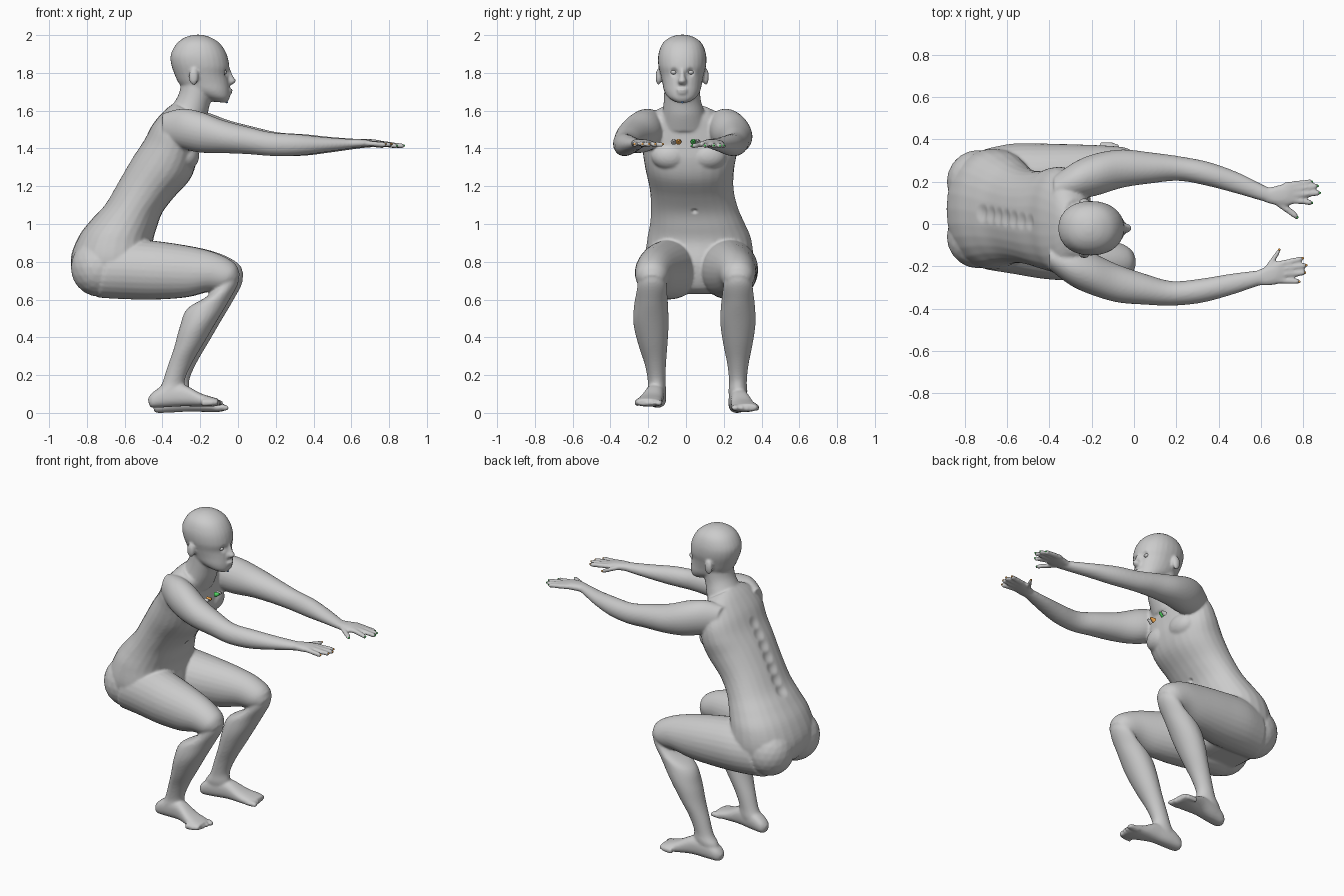
import bpy, bmesh, math
from mathutils import Vector, Matrix

bm = bmesh.new()
SEG = 28


def smooth_rows(rows, steps=5):
    # Catmull-Rom interpolation between the given sections
    out = []
    n = len(rows)
    for i in range(n - 1):
        a, b, c, d = rows[max(i - 1, 0)], rows[i], rows[i + 1], rows[min(i + 2, n - 1)]
        for k in range(steps):
            t = k / steps
            out.append([0.5 * (2 * q + (r - p) * t + (2 * p - 5 * q + 4 * r - s) * t * t
                               + (3 * q - p - 3 * r + s) * t ** 3)
                        for p, q, r, s in zip(a, b, c, d)])
    out.append(list(rows[-1]))
    return out


def loft(rows, power=2.0):
    # each row: two opposite profile points (x1, z1), (x2, z2), y centre, half width in y
    rings = []
    for x1, z1, x2, z2, y, hw in smooth_rows(rows):
        ring = []
        for k in range(SEG):
            a = 2 * math.pi * k / SEG
            c, s = math.cos(a), math.sin(a)
            c = math.copysign(abs(c) ** (2 / power), c)
            s = math.copysign(abs(s) ** (2 / power), s)
            ring.append(bm.verts.new(((x1 + x2) / 2 + (x2 - x1) / 2 * c, y + max(hw, 0.002) * s,
                                      (z1 + z2) / 2 + (z2 - z1) / 2 * c)))
        rings.append(ring)
    faces = [bm.faces.new(rings[0]), bm.faces.new(rings[-1][::-1])]
    for p, q in zip(rings, rings[1:]):
        for k in range(SEG):
            j = (k + 1) % SEG
            faces.append(bm.faces.new((p[k], q[k], q[j], p[j])))
    bmesh.ops.recalc_face_normals(bm, faces=faces)


def blob(loc, size):
    bmesh.ops.create_icosphere(bm, subdivisions=3, radius=1,
                               matrix=Matrix.Translation(loc) @ Matrix.Diagonal((*size, 1)))


def limb(rows, dx0=0, dx1=0, dz=0, power=2.0):
    # rows hold right and left y; the left limb is also shifted a little
    n = len(rows) - 1
    for left in (0, 1):
        out = []
        for i, (x1, z1, x2, z2, yr, yl, hw) in enumerate(rows):
            d = left * (dx0 + (dx1 - dx0) * i / n)
            out.append((x1 + d, z1 + left * dz, x2 + d, z2 + left * dz, yl if left else yr, hw))
        loft(out, power)


# torso, leaning forward
loft([(-.76, .63, -.56, .63, .07, .16), (-.86, .72, -.48, .66, .07, .25),
      (-.885, .82, -.44, .78, .07, .285), (-.84, .94, -.45, .90, .07, .275),
      (-.77, 1.03, -.43, .98, .06, .25), (-.70, 1.11, -.40, 1.06, .045, .23),
      (-.63, 1.23, -.34, 1.14, .03, .222), (-.56, 1.35, -.255, 1.235, .02, .235),
      (-.50, 1.44, -.22, 1.33, .02, .25), (-.45, 1.53, -.215, 1.42, .01, .25),
      (-.39, 1.60, -.21, 1.51, 0, .21), (-.34, 1.64, -.20, 1.56, -.01, .13)], 2.2)
for s in (-1, 1):
    blob((-.735, .07 + s * .13, .77), (.15, .15, .155))     # buttocks
    blob((-.275, .015 + s * .10, 1.36), (.07, .10, .075))   # chest muscles
    blob((-.235, -.02 + s * .125, 1.78), (.026, .016, .045))  # ears

# neck
loft([(-.39, 1.57, -.20, 1.49, -.01, .13), (-.34, 1.64, -.165, 1.57, -.015, .108),
      (-.31, 1.70, -.15, 1.63, -.02, .097), (-.30, 1.77, -.13, 1.70, -.02, .095)])

# head
loft([(-.13, 1.647, -.06, 1.642, -.02, .035), (-.20, 1.675, -.045, 1.665, -.02, .074),
      (-.27, 1.71, -.042, 1.70, -.02, .096), (-.31, 1.74, -.047, 1.75, -.02, .105),
      (-.335, 1.79, -.052, 1.79, -.02, .115), (-.355, 1.85, -.046, 1.835, -.02, .127),
      (-.355, 1.90, -.06, 1.90, -.02, .126), (-.325, 1.955, -.095, 1.955, -.02, .105),
      (-.28, 1.988, -.145, 1.988, -.02, .065), (-.23, 2.002, -.195, 2.002, -.02, .02)], 2.15)
# nose and lips
loft([(-.08, 1.825, -.043, 1.825, -.02, .012), (-.08, 1.78, -.024, 1.78, -.02, .016),
      (-.08, 1.757, -.01, 1.757, -.02, .024), (-.08, 1.74, -.03, 1.738, -.02, .02)])
blob((-.045, -.02, 1.709), (.017, .03, .009))
blob((-.046, -.02, 1.694), (.016, .026, .009))

# thighs
limb([(-.66, .92, -.74, .61, -.075, .215, .14), (-.55, .92, -.60, .602, -.08, .225, .155),
      (-.40, .905, -.44, .60, -.115, .235, .145), (-.22, .875, -.28, .612, -.15, .255, .12),
      (-.10, .84, -.17, .64, -.17, .27, .10), (-.015, .79, -.10, .645, -.18, .275, .085),
      (.01, .73, -.06, .66, -.18, .275, .06)], 0, .02)
# shins
limb([(.0, .77, -.10, .70, -.18, .275, .07), (.002, .69, -.16, .62, -.18, .275, .08),
      (-.05, .59, -.27, .55, -.185, .275, .09), (-.11, .49, -.31, .45, -.185, .275, .093),
      (-.175, .38, -.34, .34, -.175, .275, .077), (-.24, .27, -.375, .24, -.162, .275, .056),
      (-.28, .18, -.405, .15, -.155, .275, .047), (-.28, .12, -.44, .10, -.155, .275, .05),
      (-.28, .07, -.45, .05, -.155, .275, .042)], .02, .025)
# feet
limb([(-.478, .075, -.468, .035, -.15, .27, .02), (-.45, .11, -.45, .028, -.15, .27, .042),
      (-.38, .15, -.38, .03, -.155, .275, .05), (-.29, .15, -.29, .035, -.165, .285, .05),
      (-.20, .105, -.20, .033, -.185, .30, .062), (-.14, .085, -.14, .033, -.197, .312, .07),
      (-.105, .075, -.105, .038, -.202, .315, .06)], .025, .035, -.028, 2.4)
# toes
for i in range(5):
    e = .008 * i + .005 * max(i - 2, 0)
    r = .02 if i == 0 else .013
    o = .055 - .027 * i - (.006 if i else 0)
    limb([(-.15 - e, .072, -.15 - e, .036, -.2 + o, .315 - o, r),
          (-.10 - e, .07, -.10 - e, .038, -.2 + o, .315 - o, r),
          (-.08 - e, .06, -.08 - e, .042, -.2 + o, .315 - o, r * .7)], .03, .03, -.026)

# arms
limb([(-.40, 1.585, -.40, 1.43, -.155, .165, .06), (-.30, 1.61, -.30, 1.40, -.20, .205, .09),
      (-.20, 1.595, -.20, 1.378, -.235, .235, .10), (-.08, 1.55, -.08, 1.375, -.28, .262, .09),
      (.05, 1.515, .05, 1.37, -.308, .265, .073), (.18, 1.485, .18, 1.36, -.328, .262, .058),
      (.32, 1.475, .32, 1.362, -.315, .235, .057), (.46, 1.46, .46, 1.38, -.285, .19, .05),
      (.60, 1.45, .60, 1.40, -.253, .135, .036), (.65, 1.45, .65, 1.405, -.243, .135, .04)], .02, .045)
# palms
limb([(.58, 1.448, .58, 1.403, -.255, .135, .034), (.63, 1.45, .63, 1.405, -.245, .135, .046),
      (.68, 1.447, .68, 1.408, -.23, .142, .054), (.715, 1.438, .715, 1.412, -.222, .147, .052)],
     .045, .05, 0, 2.4)

# fingers: knuckle and tip (x, y) for the right then left hand
FINGERS = [((.68, -.268), (.785, -.272), (.73, .185), (.845, .20)),
           ((.70, -.238), (.812, -.23), (.75, .163), (.872, .18)),
           ((.705, -.212), (.818, -.195), (.755, .138), (.882, .147)),
           ((.695, -.188), (.802, -.162), (.745, .113), (.845, .10)),
           ((.625, -.215), (.69, -.122), (.675, .105), (.775, .032))]
tips = []
for f in FINGERS:
    for side in (0, 1):
        (x0, y0), (x1, y1) = f[2 * side], f[2 * side + 1]
        z1 = 1.42 - .008 * side
        rows = []
        for t, r in ((-.15, .015), (.3, .0145), (.65, .0135), (.9, .0125), (1, .007)):
            x, y, z = x0 + (x1 - x0) * t, y0 + (y1 - y0) * t, 1.427 + (z1 - 1.427) * t
            rows.append((x, z + r, x, z - r, y, r * (1.4 if f is FINGERS[4] else 1)))
        loft(rows)
        tips.append((side, Vector((x1 - .004, y1, z1 + .003))))

# fuse all parts into one skin
mesh = bpy.data.meshes.new("body")
bm.to_mesh(mesh)
bm.free()
body = bpy.data.objects.new("body", mesh)
bpy.context.collection.objects.link(body)
rm = body.modifiers.new("fuse", 'REMESH')
rm.mode = 'VOXEL'
rm.voxel_size = .0075
sm = body.modifiers.new("soften", 'SMOOTH')
sm.factor = .5
sm.iterations = 5
deps = bpy.context.evaluated_depsgraph_get()
skin = bpy.data.meshes.new_from_object(body.evaluated_get(deps))
body.modifiers.clear()
body.data = skin

# soft hollows: eye sockets, navel, spine
DENTS = [((-.055, -.02 + s * .045, 1.803), .03, (-.014, 0, 0)) for s in (-1, 1)]
DENTS += [((-.40, .045, 1.07), .02, (-.012, 0, .006))]
DENTS += [((-.72 + .035 * i, .05 - .007 * i, 1.09 + .062 * i), .05, (.01, 0, -.005)) for i in range(7)]
for v in skin.vertices:
    for c, r, d in DENTS:
        q = (v.co - Vector(c)).length / r
        if q < 1:
            v.co += Vector(d) * (1 - q * q) ** 2
for p in skin.polygons:
    p.use_smooth = True


def material(name, rgb):
    m = bpy.data.materials.new(name)
    m.diffuse_color = (*rgb, 1)
    return m


def bead(name, loc, size, mat=None):
    bpy.ops.mesh.primitive_uv_sphere_add(segments=12, ring_count=8, radius=1, location=loc)
    o = bpy.context.object
    o.name = name
    o.scale = size
    if mat:
        o.data.materials.append(mat)
    bpy.ops.object.shade_smooth()


orange = material("orange", (.9, .4, .08))
green = material("green", (.08, .65, .12))
blue = material("blue", (.15, .35, .75))
# eyes, fingertip markers, head markers
for s in (-1, 1):
    bead("eye", (-.076, -.02 + s * .045, 1.803), (.016, .017, .012))
for side, p in tips:
    bead("fingertip_marker", p, (.006, .006, .006), green if side else orange)
bead("crown_marker", (-.21, -.02, 1.996), (.005, .005, .004), blue)
bead("chin_marker", (-.06, -.02, 1.645), (.007, .007, .006), blue)

# small loose cones in front of the chest
for y, mat in ((-.065, None), (-.04, orange), (.04, green), (.06, None)):
    bpy.ops.mesh.primitive_cone_add(vertices=12, radius1=.016, radius2=.006, depth=.03,
                                    location=(-.175, y, 1.44), rotation=(0, math.radians(70), 0))
    cone = bpy.context.object
    cone.name = "chest_cone"
    if mat:
        cone.data.materials.append(mat)
